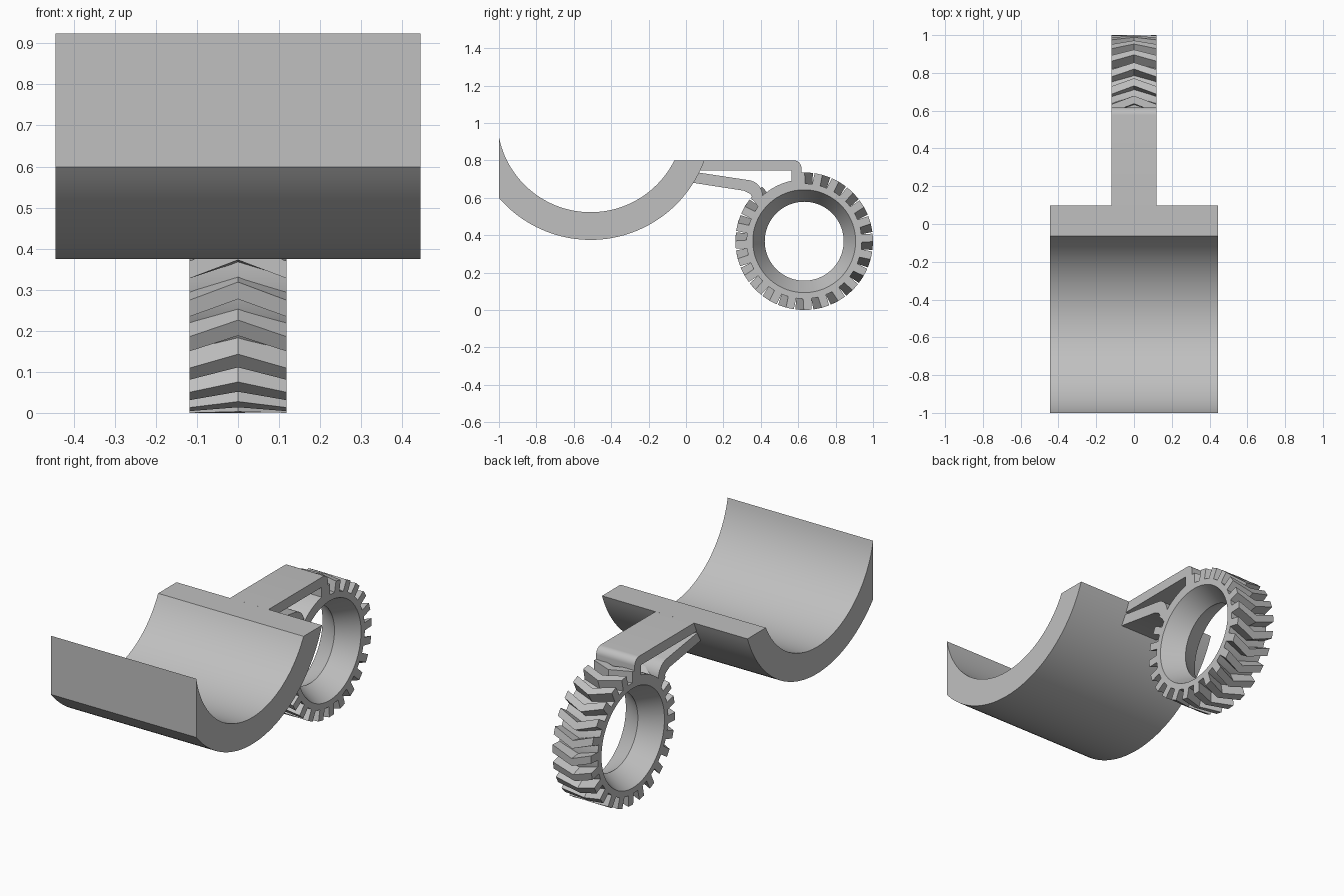
import bpy
import bmesh
from math import sin, cos, pi, radians, sqrt

if "Cube" in bpy.data.objects:
    bpy.data.objects.remove(bpy.data.objects["Cube"])

grey = bpy.data.materials.new("plain grey")
grey.use_nodes = True
COLOUR = (0.53, 0.53, 0.53, 1)
grey.diffuse_color = COLOUR
grey.node_tree.nodes["Principled BSDF"].inputs["Base Color"].default_value = COLOUR

W = 0.118                    # half width of the wheel and bracket
WY, WZ = 0.632, 0.368        # wheel centre
ROOT, TIP = 0.308, 0.368     # tooth root and tip radii
TEETH = 24
parts = []


def finish(bm, name):
    bmesh.ops.recalc_face_normals(bm, faces=bm.faces)
    mesh = bpy.data.meshes.new(name)
    bm.to_mesh(mesh)
    bm.free()
    mesh.materials.append(grey)
    obj = bpy.data.objects.new(name, mesh)
    bpy.context.collection.objects.link(obj)
    parts.append(obj)
    return obj


def loft(bm, rings, closed=False):
    """Skin equal-length closed rings of points, capping the ends."""
    loops = [[bm.verts.new(p) for p in ring] for ring in rings]
    pairs = list(zip(loops, loops[1:]))
    if closed:
        pairs.append((loops[-1], loops[0]))
    else:
        bm.faces.new(loops[0])
        bm.faces.new(loops[-1])
    for a, b in pairs:
        for i in range(len(a)):
            j = (i + 1) % len(a)
            bm.faces.new((a[i], a[j], b[j], b[i]))


def extrude(name, profile, half):
    """Extrude a (y, z) outline across x."""
    bm = bmesh.new()
    loft(bm, [[(x, y, z) for y, z in profile] for x in (-half, half)])
    return finish(bm, name)


def polar(r, a):
    return WY + r * cos(a), WZ + r * sin(a)


# Curved trough, cut flat at the front and at the rear top
CY, CZ, R_IN, R_OUT, FRONT, TOP = -0.51, 1.023, 0.5, 0.648, -1.0, 0.8


def trough_arc(r, n=48):
    start = -pi / 2 - math_asin((CY - FRONT) / r)
    end = -math_asin((CZ - TOP) / r)
    angles = [start + (end - start) * i / n for i in range(n + 1)]
    return [(CY + r * cos(a), CZ + r * sin(a)) for a in angles]


def math_asin(v):
    from math import asin
    return asin(v)


# Quad strips run along the arc, so the ends stay clean
bm = bmesh.new()
loft(bm, [[(-0.445, *i), (0.445, *i), (0.445, *o), (-0.445, *o)]
          for i, o in zip(trough_arc(R_IN), trough_arc(R_OUT))])
finish(bm, "trough")

# Wheel ring with a bore that narrows towards its middle
bm = bmesh.new()
section = [(-W, ROOT), (W, ROOT), (W, 0.275), (0, 0.211), (-W, 0.275)]
loft(bm, [[(x, *polar(r, 2 * pi * k / 96)) for x, r in section]
          for k in range(96)], closed=True)
finish(bm, "wheel_ring")

# Chevron teeth, left out where the bracket meets the ring
bm = bmesh.new()
for k in range(TEETH):
    face_angle = 3 + 360 / TEETH * k
    if 100 < face_angle < 130:
        continue
    rings = []
    for x, shift in ((-W, 0), (0, -7), (W, 0)):
        c = face_angle + shift
        corners = ((ROOT - 0.01, -4.2), (TIP, -3.3), (TIP, 3.3), (ROOT - 0.01, 4.2))
        rings.append([(x, *polar(r, radians(c + d))) for r, d in corners])
    loft(bm, rings)
finish(bm, "wheel_teeth")

# Raised pad on the ring between the two arms
bm = bmesh.new()
loft(bm, [[(x, *polar(r, radians(a))) for x, r in
           ((-W, 0.29), (W, 0.29), (W, 0.33), (-W, 0.33))]
          for a in range(98, 137, 2)])
finish(bm, "ring_pad")

# Flat upper arm that turns down into the ring with a rounded corner
corner = [(0.577 + 0.04 * cos(a), 0.76 + 0.04 * sin(a))
          for a in (pi / 2 * i / 8 for i in range(8, -1, -1))]
extrude("upper_arm", [(0.065, 0.745), (0.0985, TOP), *corner,
                      (0.617, 0.66), (0.563, 0.66), (0.563, 0.745)], W)

# Sloping lower arm that bends into the ring
bend = [(0.325 + 0.085 * cos(a), 0.61 + 0.085 * sin(a))
        for a in (radians(80 - 10 * i) for i in range(9))]
extrude("lower_arm", [(0.02, 0.742), *bend, (0.43, 0.58), (0.385, 0.55),
                      (0.355, 0.6), (0.345, 0.62), (0.31, 0.638), (0.0, 0.686)], W)

# Smooth curved surfaces, keeping hard edges
bpy.ops.object.select_all(action="DESELECT")
for obj in parts:
    obj.select_set(True)
bpy.context.view_layer.objects.active = parts[0]
bpy.ops.object.shade_smooth_by_angle(angle=radians(25))
